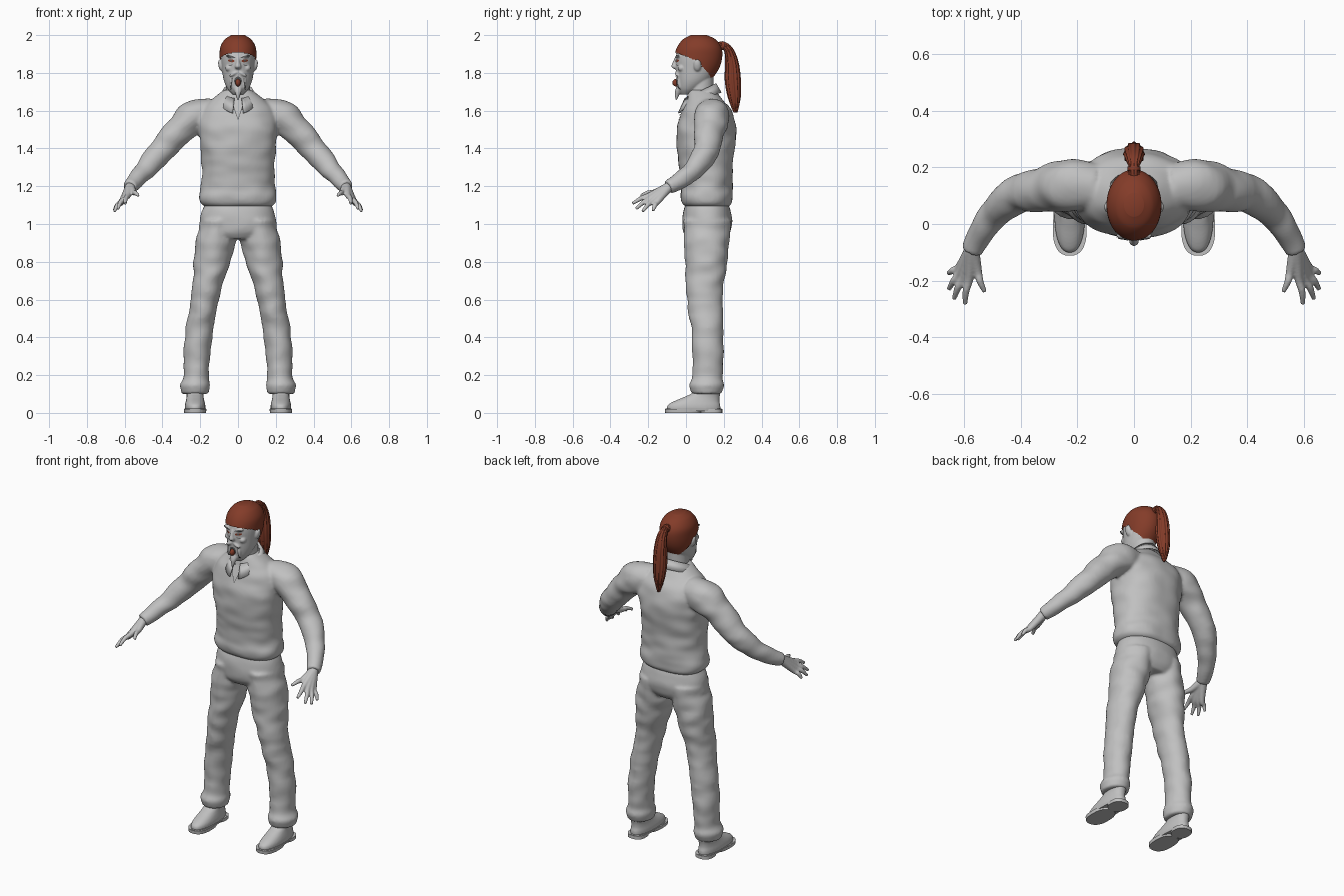
import bpy, bmesh, math
from mathutils import Vector, Matrix, noise

cube = bpy.data.objects.get("Cube")
if cube:
    bpy.data.objects.remove(cube)


def material(name, *rgb):
    m = bpy.data.materials.new(name)
    m.use_nodes = True
    m.diffuse_color = (*rgb, 1)
    m.node_tree.nodes["Principled BSDF"].inputs["Base Color"].default_value = (*rgb, 1)
    return m


GREY = material("cloth and skin grey", .53, .53, .53)
RUST = material("rust hair", .23, .045, .022)
DARK = material("dark lines", .1, .1, .1)


def dense(rings, steps):
    """Smooth curve through rings of (x, y, z, radius, radius)."""
    r = [Vector(q if len(q) == 5 else (*q, q[3])) for q in rings]
    out = []
    for i in range(len(r) - 1):
        a, b, c, d = r[max(i - 1, 0)], r[i], r[i + 1], r[min(i + 2, len(r) - 1)]
        for j in range(steps):
            t = j / steps
            out.append((b * 2 + (c - a) * t + (a * 2 - b * 5 + c * 4 - d) * t ** 2
                        + (b * 3 - a - c * 3 + d) * t ** 3) * .5)
    return out + [r[-1]]


def loft(bm, rings, side=1, n=32, steps=6, power=2, along=False, folds=0, ribs=0):
    """Closed skin over oval rings, level or square to their path."""
    rings = dense(rings, steps)
    loops = []
    for i, q in enumerate(rings):
        centre, u, v = q.xyz, Vector((1, 0, 0)), Vector((0, 1, 0))
        if along:
            t = (rings[min(i + 1, len(rings) - 1)].xyz - rings[max(i - 1, 0)].xyz).normalized()
            u = t.cross(Vector((0, 0, 1))).normalized()
            v = u.cross(t)
        loop = []
        for k in range(n):
            a = math.tau * k / n
            c, s = math.cos(a), math.sin(a)
            c, s = (math.copysign(abs(w) ** (2 / power), w) for w in (c, s))
            p = u * c * q[3] + v * s * q[4]
            spot = centre + p
            grow = 1 + folds * noise.noise(Vector((spot.x * 9, spot.y * 9, spot.z * 17)))
            grow += ribs * math.cos(a * 12)
            p = centre + p * grow
            loop.append(bm.verts.new((p.x * side, p.y, p.z)))
        loops.append(loop)
    for a, b in zip(loops, loops[1:]):
        for k in range(n):
            bm.faces.new((a[k], a[k - 1], b[k - 1], b[k]))
    bm.faces.new(loops[0])
    bm.faces.new(loops[-1])


def ball(bm, centre, size, tilt=0):
    m = Matrix.Translation(centre) @ Matrix.Rotation(tilt, 4, "Y") @ Matrix.Diagonal((*size, 1))
    bmesh.ops.create_uvsphere(bm, u_segments=20, v_segments=12, radius=1, matrix=m)


def finish(bm, name, mat, voxel=0, smoothing=4):
    """Make the object; a voxel size fuses its pieces into one skin."""
    bmesh.ops.recalc_face_normals(bm, faces=bm.faces)
    for f in bm.faces:
        f.smooth = True
    me = bpy.data.meshes.new(name)
    bm.to_mesh(me)
    bm.free()
    me.materials.append(mat)
    ob = bpy.data.objects.new(name, me)
    bpy.context.scene.collection.objects.link(ob)
    if voxel:
        mod = ob.modifiers.new("fuse", "REMESH")
        mod.mode, mod.voxel_size, mod.use_smooth_shade = "VOXEL", voxel, True
        mod = ob.modifiers.new("soften", "SMOOTH")
        mod.iterations, mod.factor = smoothing, .5
    return ob


def plate(name, outline, mat, target, lift=.003):
    """Thin (x, z) patch laid on the front of a target."""
    bm = bmesh.new()
    bm.faces.new([bm.verts.new((x, -.4, z)) for x, z in outline])
    bmesh.ops.triangulate(bm, faces=bm.faces)
    bmesh.ops.subdivide_edges(bm, edges=bm.edges, cuts=3, use_grid_fill=True)
    ob = finish(bm, name, mat)
    mod = ob.modifiers.new("lay on", "SHRINKWRAP")
    mod.target, mod.wrap_method, mod.wrap_mode = target, "PROJECT", "ABOVE_SURFACE"
    mod.use_project_x = mod.use_project_z = False
    mod.use_project_y = mod.use_positive_direction = True
    mod.offset = lift


def oval(x, z, w, h, tilt=0):
    pts = [(math.cos(math.tau * k / 16) * w, math.sin(math.tau * k / 16) * h) for k in range(16)]
    return [(x + a * math.cos(tilt) - b * math.sin(tilt),
             z + a * math.sin(tilt) + b * math.cos(tilt)) for a, b in pts]


# Shirt: loose body gathered at the hem, with both sleeves
bm = bmesh.new()
loft(bm, [(0, .11, 1.09, .175, .11), (0, .11, 1.11, .2, .132), (0, .11, 1.15, .207, .138),
          (0, .11, 1.2, .196, .135), (0, .105, 1.3, .192, .142), (0, .105, 1.42, .2, .156),
          (0, .11, 1.52, .21, .153), (0, .11, 1.6, .195, .132), (0, .1, 1.65, .15, .1),
          (0, .09, 1.69, .1, .08), (0, .085, 1.71, .07, .07)], n=64, power=2.3, folds=.05)
for s in (1, -1):
    loft(bm, [(.13, .13, 1.59, .08), (.23, .14, 1.565, .09), (.32, .125, 1.485, .078),
              (.42, .1, 1.37, .066), (.5, .03, 1.28, .053), (.55, -.05, 1.22, .043),
              (.573, -.095, 1.195, .037)], s, along=True, folds=.13)
shirt = finish(bm, "shirt", GREY, .009)

# Open neckline and collar
plate("neck_opening", [(-.034, 1.65), (0, 1.553), (.034, 1.65)], GREY, shirt)
for s in (1, -1):
    plate("neckline_edge", [(s * .036, 1.65), (s * .001, 1.55), (s * .001, 1.558),
                            (s * .031, 1.65)], DARK, shirt, .005)
bm = bmesh.new()
rows = []
for k in range(41):
    a = math.radians(-76 + 332 * k / 40)
    c, s = math.cos(a), math.sin(a)
    point = max(0, -s - .4) * .07
    rows.append([bm.verts.new((c * r, .075 + s * (r + .005), z)) for r, z in
                 ((.07, 1.69 + .04 * s), (.08, 1.705 + .04 * s), (.108 + point * .2, 1.662 + .035 * s - point))])
for a, b in zip(rows, rows[1:]):
    for j in range(2):
        bm.faces.new((a[j], b[j], b[j + 1], a[j + 1]))
collar = finish(bm, "collar", GREY)
collar.modifiers.new("thickness", "SOLIDIFY").thickness = .006

# Trousers: seat with two legs and bunched cuffs
bm = bmesh.new()
loft(bm, [(0, .11, 1.14, .16, .1), (0, .11, 1.08, .187, .122), (0, .113, 1.02, .2, .132),
          (0, .11, .96, .2, .125), (0, .11, .92, .12, .1)], n=48, power=2.2, folds=.03)
for s in (1, -1):
    loft(bm, [(.105, .113, 1.02, .095, .125), (.115, .11, .92, .106, .12),
              (.138, .105, .8, .097, .113), (.157, .1, .7, .084, .102),
              (.175, .1, .6, .074, .096), (.202, .113, .45, .072, .086),
              (.217, .117, .3, .07, .082), (.222, .113, .19, .067, .08),
              (.226, .11, .15, .078, .087), (.227, .11, .12, .073, .084),
              (.227, .11, .1, .071, .08)], s, folds=.1)
finish(bm, "trousers", GREY, .009)

for s, label in ((1, "left"), (-1, "right")):
    # Shoe upper with separate forepart sole and heel
    bm = bmesh.new()
    loft(bm, [(.227, .04, .015, .054, .142), (.227, .042, .04, .054, .14),
              (.227, .055, .06, .05, .122), (.227, .085, .085, .045, .093),
              (.227, .11, .11, .045, .073), (.227, .112, .16, .045, .07)], s, power=2.3)
    finish(bm, label + "_shoe", GREY, .006)
    bm = bmesh.new()
    loft(bm, [(.227, -.015, 0, .058, .095), (.227, -.015, .02, .06, .097)], s, steps=1, power=2.5)
    loft(bm, [(.227, .135, 0, .052, .057), (.227, .135, .02, .052, .057)], s, steps=1, power=2.5)
    loft(bm, [(.227, .04, .01, .055, .145), (.227, .04, .022, .057, .149)], s, steps=1, power=2.5)
    sole = finish(bm, label + "_sole", GREY)
    for f in sole.data.polygons:
        f.use_smooth = abs(f.normal.z) < .5

    # Hand: fingers fanning from the wrist, thumb to the inside
    bm = bmesh.new()
    wrist = (.572, -.09, 1.197, .026)
    for knuckle, tip in (((.582, -.19, 1.152), (.597, -.283, 1.108)),
                         ((.6, -.186, 1.137), (.636, -.265, 1.08)),
                         ((.613, -.173, 1.125), (.654, -.23, 1.066)),
                         ((.617, -.153, 1.116), (.656, -.175, 1.07)),
                         ((.553, -.165, 1.168), (.527, -.24, 1.15))):
        middle = (Vector(knuckle) + Vector(tip)) / 2 + Vector((.004, 0, .006))
        loft(bm, [wrist, (*knuckle, .016), (*middle, .0125), (*tip, .008)], s, n=14, along=True)
    finish(bm, label + "_hand", GREY, .005, 2)

# Head: skull, neck and features in one skin
skull = [(0, 0, 1.685, .028, .028), (0, .017, 1.715, .055, .06), (0, .04, 1.76, .075, .09),
         (0, .058, 1.82, .085, .112), (0, .065, 1.88, .09, .12), (0, .07, 1.93, .086, .109),
         (0, .07, 1.97, .062, .078), (0, .068, 1.992, .028, .035)]
bm = bmesh.new()
loft(bm, skull, n=40)
loft(bm, [(0, .085, 1.6, .068, .07), (0, .08, 1.7, .064, .066), (0, .08, 1.8, .06, .066)])
loft(bm, [(0, -.045, 1.885, .009, .012), (0, -.057, 1.855, .011, .014),
          (0, -.062, 1.832, .017, .016), (0, -.05, 1.82, .01, .01)], n=16)
loft(bm, [(0, -.025, 1.73, .026, .024), (0, -.04, 1.705, .02, .018),
          (0, -.048, 1.68, .011, .011), (0, -.052, 1.655, .004, .004)], n=16)
for s in (1, -1):
    ball(bm, (s * .035, -.04, 1.885), (.03, .014, .008), -s * .25)
    ball(bm, (s * .048, -.022, 1.825), (.02, .022, .018))
    ball(bm, (s * .023, -.047, 1.795), (.026, .012, .009), s * .5)
    ball(bm, (s * .036, -.034, 1.752), (.008, .012, .035))
    ball(bm, (s * .092, .06, 1.84), (.012, .02, .032), s * .2)
head = finish(bm, "head", GREY, .0045, 3)

# Painted eyes, brows, cheek marks and the open mouth with its tongue
for s in (1, -1):
    plate("eye", oval(s * .034, 1.864, .017, .0075, s * .15), RUST, head)
    plate("pupil", oval(s * .034, 1.865, .005, .005), DARK, head, .005)
    plate("eyebrow", oval(s * .036, 1.886, .024, .0035, s * .25), DARK, head)
    plate("cheek_mark", oval(s * .038, 1.84, .012, .002, -s * .3), DARK, head)
    plate("beard_line", oval(s * .034, 1.745, .0025, .035, s * .1), DARK, head)
plate("mouth", oval(0, 1.757, .02, .024), DARK, head)
bm = bmesh.new()
ball(bm, (0, -.053, 1.748), (.014, .019, .02))
finish(bm, "tongue", RUST)

# Swept-back hair: skull shell trimmed to the hairline
bm = bmesh.new()
loft(bm, [(x, y, z + .008, a + .007, b + .007) for x, y, z, a, b in skull], n=96, steps=14)
low = []
for f in bm.faces:
    p = f.calc_center_median()
    s = (p.y - .06) / math.hypot(p.x, p.y - .06)
    if p.z < 1.862 - (.1 if s > 0 else .045) * s and p.z < 1.95:
        low.append(f)
bmesh.ops.delete(bm, geom=low, context="FACES")
finish(bm, "hair", RUST)

# Ponytail with strands, and its tie
bm = bmesh.new()
loft(bm, [(0, .165, 1.94, .022), (0, .2, 1.945, .018), (0, .228, 1.915, .027, .024),
          (0, .243, 1.85, .034, .034), (0, .248, 1.76, .036, .04),
          (0, .256, 1.67, .028, .032), (0, .262, 1.59, .007, .01)], n=72, along=True, ribs=.07)
finish(bm, "ponytail", RUST)
bm = bmesh.new()
loft(bm, [(0, .188, 1.945, .023), (0, .202, 1.943, .023)], n=24, along=True)
finish(bm, "hair_tie", RUST)
